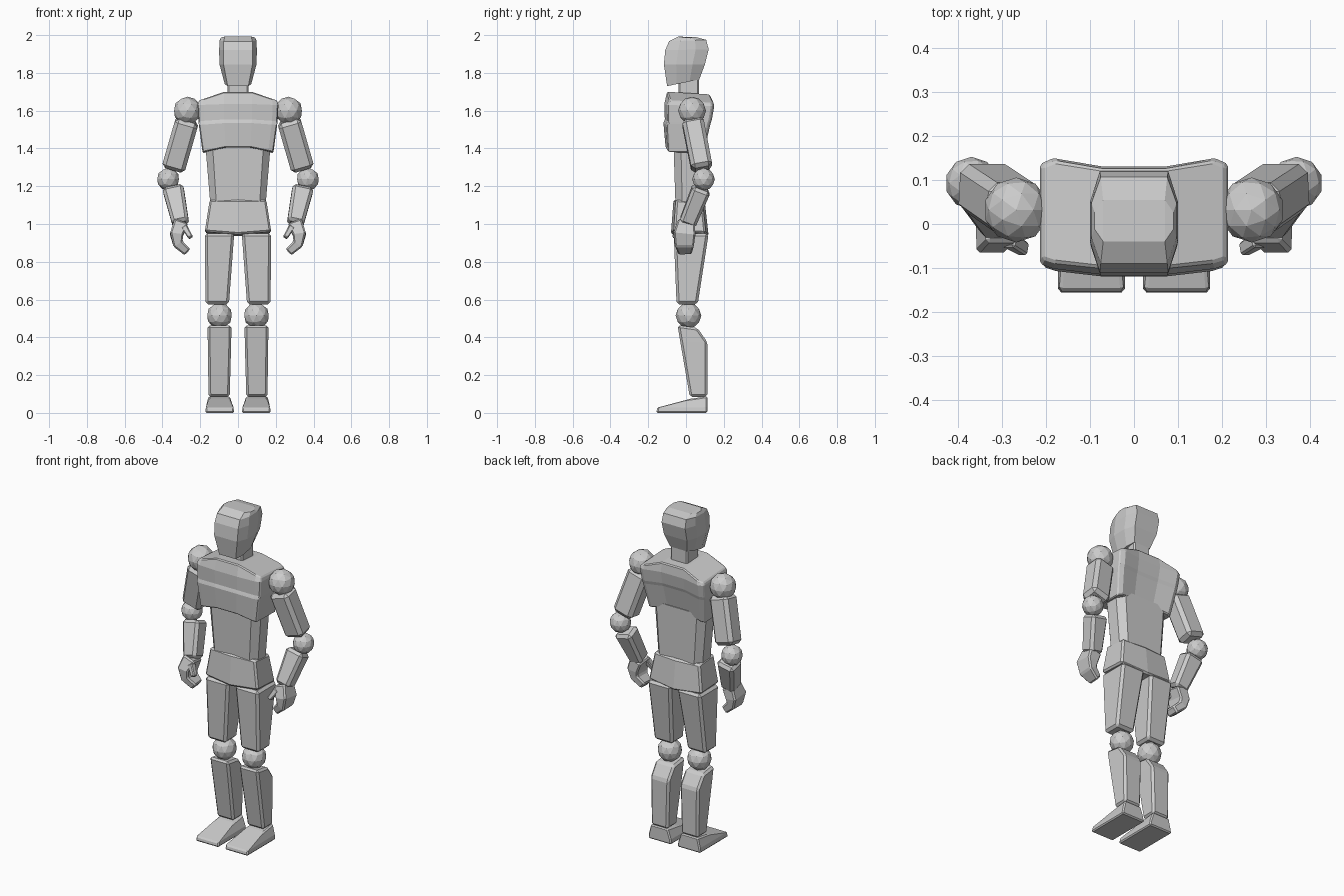
import bpy, bmesh
from mathutils import Vector

if "Cube" in bpy.data.objects:
    bpy.data.objects.remove(bpy.data.objects["Cube"])


def finish(name, bm, bevel=0.0, mirror=False):
    bmesh.ops.recalc_face_normals(bm, faces=bm.faces)
    mesh = bpy.data.meshes.new(name)
    bm.to_mesh(mesh)
    bm.free()
    ob = bpy.data.objects.new(name, mesh)
    bpy.context.collection.objects.link(ob)
    if bevel:
        m = ob.modifiers.new("chamfer", 'BEVEL')
        m.width, m.segments, m.limit_method = bevel, 1, 'ANGLE'
        m.angle_limit = 0.6
    if mirror:
        m = ob.modifiers.new("mirror", 'MIRROR')
        m.use_clip = m.use_mirror_merge = False
    return ob


def skin(bm, rings):
    """Join rings of points; close the ends with strips across each ring."""
    rows = [[bm.verts.new(p) for p in r] for r in rings]
    n = len(rows[0])
    for a, b in zip(rows, rows[1:]):
        for i in range(n):
            j = (i + 1) % n
            bm.faces.new((a[i], a[j], b[j], b[i]))
    for r in (rows[0], rows[-1]):
        for i in range(n // 2 - 1):
            bm.faces.new((r[i], r[i + 1], r[n - 2 - i], r[n - 1 - i]))


BOX = [(-1, -1, 1), (1, -1, 1)]   # columns: x, front, back as fractions


def stack(name, levels, cols=BOX, bevel=0.01, mirror=False):
    """Levels: (z front, z back, centre x, half width, y front, y back, side drop)."""
    rings = []
    for zf, zb, cx, hw, yf, yb, drop in levels:
        def point(fx, fy):
            t = (fy + 1) / 2
            z = zf + (zb - zf) * t - drop * max(0, (abs(fx) - 0.35) / 0.65)
            return (cx + fx * hw, yf + (yb - yf) * t, z)
        rings.append([point(c[0], c[1]) for c in cols] +
                     [point(c[0], c[2]) for c in reversed(cols)])
    bm = bmesh.new()
    skin(bm, rings)
    return finish(name, bm, bevel, mirror)


def limb(name, path, sizes, bevel=0.012):
    """Box-section limb along a path, mirrored to the other side."""
    pts = [Vector(p) for p in path]
    rings = []
    for i, (p, (w, d)) in enumerate(zip(pts, sizes)):
        axis = (pts[min(i + 1, len(pts) - 1)] - pts[max(i - 1, 0)]).normalized()
        y = Vector((0, 1, 0))
        y = (y - axis * y.dot(axis)).normalized()
        x = y.cross(axis)
        rings.append([p + x * w * a / 2 + y * d * b / 2
                      for a, b in ((-1, -1), (1, -1), (1, 1), (-1, 1))])
    bm = bmesh.new()
    skin(bm, rings)
    return finish(name, bm, bevel, True)


def ball(name, loc, radius):
    bm = bmesh.new()
    bmesh.ops.create_icosphere(bm, subdivisions=2, radius=radius)
    bmesh.ops.translate(bm, verts=bm.verts, vec=loc)
    return finish(name, bm, 0, True)


# Head and neck
stack("head", [
    (1.73, 1.765, 0, .07, -.10, .07, 0),
    (1.845, 1.845, 0, .098, -.117, .10, 0),
    (1.92, 1.925, 0, .10, -.11, .12, 0),
    (1.967, 1.975, 0, .097, -.09, .107, 0),
    (2.0, 1.997, 0, .09, -.04, .055, .012)],
    [(-1, -.4, .4), (-.78, -1, 1), (.78, -1, 1), (1, -.4, .4)], 0)
stack("neck", [(1.64, 1.64, 0, .057, -.04, .07, 0),
               (1.80, 1.80, 0, .055, -.04, .07, 0)], bevel=.008)

# Chest with a hollow back and a ledge above the lower breast band
stack("chest", [
    (1.405, 1.40, 0, .187, -.108, .095, .025),
    (1.54, 1.54, 0, .208, -.12, .13, .01),
    (1.548, 1.56, 0, .209, -.112, .137, .01),
    (1.635, 1.63, 0, .214, -.115, .15, .005),
    (1.70, 1.685, 0, .208, -.10, .143, .045)],
    [(-1, -.82, .9), (-.86, -.9, 1), (-.35, -1, .86),
     (.35, -1, .86), (.86, -.9, 1), (1, -.82, .9)], .006)

# Abdomen and pelvis
stack("abdomen", [
    (1.11, 1.11, 0, .147, -.056, .088, 0),
    (1.42, 1.42, 0, .173, -.066, .09, 0)],
    [(-1, -.5, .5), (-.78, -1, 1), (.78, -1, 1), (1, -.5, .5)], 0)
stack("pelvis", [
    (.945, .935, 0, .176, -.08, .12, -.015),
    (1.13, 1.115, 0, .15, -.066, .10, 0)],
    [(-1, -.85, .85), (0, -1, 1), (1, -.85, .85)], .01)

# Legs
stack("thigh", [(.575, .575, -.11, .062, -.05, .062, 0),
                (.95, .95, -.098, .078, -.065, .12, 0)], bevel=.014, mirror=True)
ball("knee", (-.098, .013, .515), .068)
stack("shin", [(.085, .085, -.1, .056, .02, .113, 0),
               (.375, .375, -.098, .062, -.03, .113, 0),
               (.465, .45, -.098, .063, -.045, .06, 0)], bevel=.012, mirror=True)
stack("foot", [(0, 0, -.097, .077, -.157, .113, 0),
               (.028, .03, -.097, .073, -.152, .113, 0),
               (.075, .088, -.1, .056, .025, .113, 0)], bevel=.007, mirror=True)

# Arms
ball("shoulder", (-.268, .032, 1.60), .074)
limb("upper_arm", [(-.268, .034, 1.55), (-.343, .085, 1.29)],
     [(.125, .115), (.125, .112)], .02)
ball("elbow", (-.37, .093, 1.237), .06)
limb("forearm", [(-.344, .083, 1.19), (-.303, .006, 1.0)],
     [(.113, .10), (.088, .09)], .016)

# Curled hands
limb("hand", [(-.302, .004, 1.01), (-.325, -.008, .945),
              (-.318, -.008, .895), (-.268, -.005, .852)],
     [(.075, .09), (.07, .115), (.055, .10), (.045, .07)], .008)
limb("thumb", [(-.285, -.035, .985), (-.25, -.058, .928)],
     [(.034, .036), (.025, .03)], .005)
